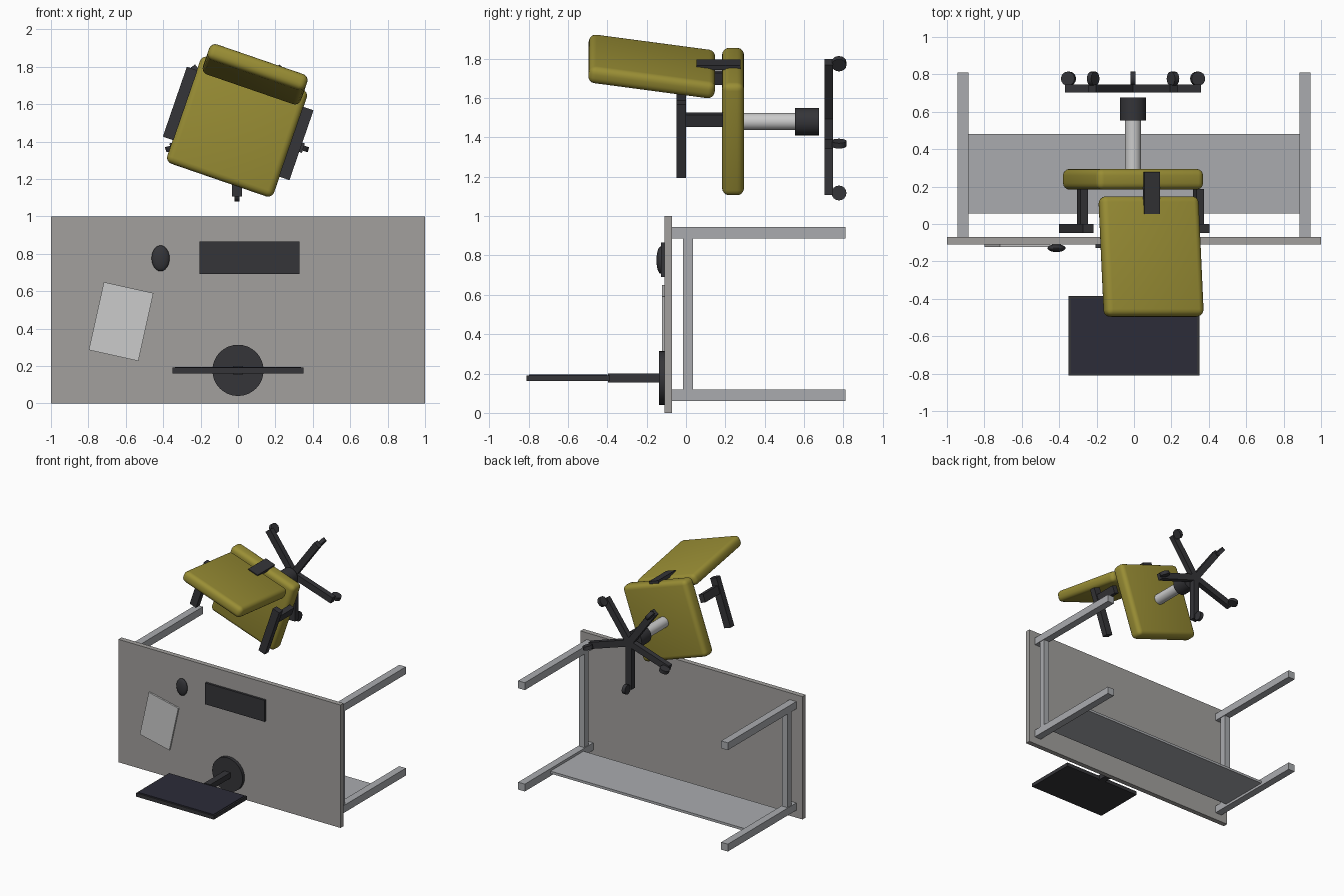
import bpy, bmesh
from math import radians
from mathutils import Matrix, Vector

if "Cube" in bpy.data.objects:
    bpy.data.objects.remove(bpy.data.objects["Cube"])

T, R = Matrix.Translation, Matrix.Rotation


def material(name, rgb):
    m = bpy.data.materials.new(name)
    m.diffuse_color = (*rgb, 1)
    m.use_nodes = True
    m.node_tree.nodes["Principled BSDF"].inputs["Base Color"].default_value = m.diffuse_color
    return m


DARK = material("dark_plastic", (0.035, 0.035, 0.04))
SCREEN = material("screen_glass", (0.025, 0.025, 0.04))
FABRIC = material("olive_fabric", (0.32, 0.27, 0.035))
TOP = material("desk_grey", (0.36, 0.35, 0.34))
METAL = material("leg_metal", (0.40, 0.41, 0.43))
LIGHT = material("light_grey", (0.6, 0.6, 0.6))

# Upright furniture frame (x, depth, height) tipped forwards: height -> -y, depth -> +z
TIP = R(radians(90), 4, 'X')
BASE = TIP @ T((-0.005, 1.48, 0))          # chair foot
CHAIR = BASE @ R(radians(-19), 4, 'Z')     # swivelled chair top


def finish(name, bm, frame, mat, smooth):
    me = bpy.data.meshes.new(name)
    bm.to_mesh(me)
    bm.free()
    ob = bpy.data.objects.new(name, me)
    bpy.context.collection.objects.link(ob)
    ob.matrix_world = frame
    if mat:
        me.materials.append(mat)
    if smooth:
        bpy.ops.object.select_all(action='DESELECT')
        ob.select_set(True)
        bpy.context.view_layer.objects.active = ob
        bpy.ops.object.shade_smooth_by_angle(angle=radians(35))
    return ob


def box(name, frame, center, size, mat=None, round_=0):
    bm = bmesh.new()
    bmesh.ops.create_cube(bm, size=1)
    bmesh.ops.scale(bm, vec=Vector(size), verts=bm.verts)
    if round_:
        bmesh.ops.bevel(bm, geom=bm.edges[:], offset=round_, segments=4,
                        profile=0.5, affect='EDGES')
    return finish(name, bm, frame @ T(center), mat, round_ > 0)


def cyl(name, frame, center, radius, height, mat=None, sides=24):
    bm = bmesh.new()
    bmesh.ops.create_cone(bm, cap_ends=True, segments=sides, radius1=radius,
                          radius2=radius, depth=height)
    return finish(name, bm, frame @ T(center), mat, True)


# Desk: top, legs, side rails, modesty panel
box("desk_top", TIP, (0, 0.5, 0.09), (2, 1, 0.04), TOP)
for side, sx in (("left", -1), ("right", 1)):
    for end, d in (("back", 0.09), ("front", 0.915)):
        box(f"desk_leg_{end}_{side}", TIP, (sx * 0.914, d, -0.37), (0.06, 0.06, 0.88), METAL)
    box(f"side_rail_{side}", TIP, (sx * 0.914, 0.5025, -0.011), (0.05, 0.765, 0.05), METAL)
box("modesty_panel", TIP, (0, 0.09, -0.268), (1.768, 0.02, 0.425), METAL)

# Monitor
cyl("monitor_base", TIP, (0, 0.177, 0.1235), 0.137, 0.027, DARK, 32)
box("monitor_post", TIP, (0, 0.178, 0.265), (0.055, 0.045, 0.26), DARK)
box("monitor_body", TIP, (0, 0.176, 0.598), (0.70, 0.03, 0.424), DARK)
box("monitor_screen", TIP, (0, 0.192, 0.598), (0.675, 0.006, 0.40), SCREEN)

# Things on the desk
box("keyboard", TIP, (0.062, 0.778, 0.119), (0.535, 0.174, 0.018), DARK)
box("paper_stack", TIP @ T((-0.625, 0.438, 0.116)) @ R(radians(-12.5), 4, 'Z'),
    (0, 0, 0), (0.272, 0.372, 0.014), LIGHT)
bm = bmesh.new()
bmesh.ops.create_uvsphere(bm, u_segments=24, v_segments=14, radius=1)
bmesh.ops.scale(bm, vec=Vector((0.048, 0.069, 0.021)), verts=bm.verts)
finish("mouse", bm, TIP @ T((-0.414, 0.776, 0.129)), DARK, True)

# Chair foot: five spokes with casters, hub and gas column
for i in range(5):
    spoke = BASE @ R(radians(-90 + 72 * i), 4, 'Z')
    box(f"base_spoke_{i + 1}", spoke, (0.1865, 0, -0.7245), (0.373, 0.052, 0.043), DARK)
    cyl(f"caster_{i + 1}", spoke @ T((0.363, 0, -0.777)) @ R(radians(90), 4, 'X'),
        (0, 0, 0), 0.038, 0.028, DARK, 16)
cyl("column_hub", BASE, (0, 0, -0.614), 0.07, 0.123, DARK)
cyl("gas_column", BASE, (0, 0, -0.42), 0.043, 0.27, LIGHT)

# Chair seat, leaning backrest and its bracket
box("seat", CHAIR, (0, 0, -0.239), (0.604, 0.604, 0.111), FABRIC, 0.035)
box("backrest", CHAIR @ T((0, 0.296, 0.174)) @ R(radians(-8), 4, 'X'),
    (0, 0, 0), (0.555, 0.09, 0.648), FABRIC, 0.035)
box("back_bracket", CHAIR, (0, 0.304, -0.165), (0.088, 0.026, 0.225), DARK)

# Armrests
for side, sx in (("left", -1), ("right", 1)):
    box(f"arm_pad_{side}", CHAIR, (sx * 0.328, 0.018, 0.024), (0.06, 0.395, 0.048), DARK)
    box(f"arm_post_{side}", CHAIR, (sx * 0.328, 0.122, -0.093), (0.042, 0.064, 0.19), DARK)
